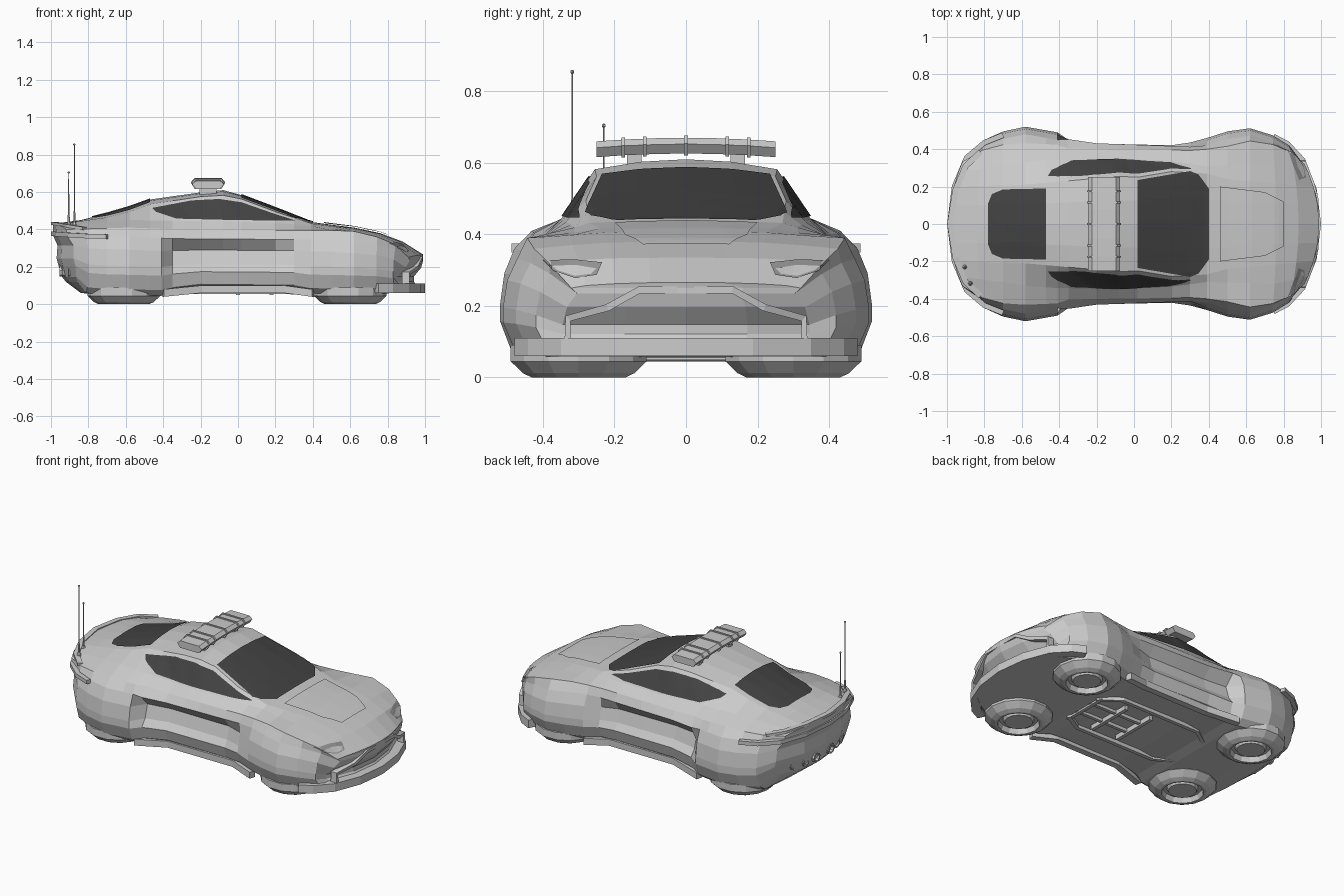
import bpy, bmesh, math
from mathutils import Vector, Matrix
from mathutils.bvhtree import BVHTree

if "Cube" in bpy.data.objects:
    bpy.data.objects.remove(bpy.data.objects["Cube"])


def material(name, v):
    m = bpy.data.materials.new(name)
    m.diffuse_color = (v, v, v, 1)
    m.use_nodes = True
    m.node_tree.nodes["Principled BSDF"].inputs["Base Color"].default_value = m.diffuse_color
    return m


PAINT = material("light_grey_paint", 0.6)
GLASS = material("dark_glass", 0.055)
TRIM = material("grey_trim", 0.3)


def finish(name, bm, mat, recalc=True):
    if recalc:
        bmesh.ops.recalc_face_normals(bm, faces=bm.faces)
    me = bpy.data.meshes.new(name)
    bm.to_mesh(me)
    bm.free()
    me.materials.append(mat)
    ob = bpy.data.objects.new(name, me)
    bpy.context.collection.objects.link(ob)
    return ob


def interp(pairs, x):
    for (a, va), (b, vb) in zip(pairs, pairs[1:]):
        if x <= b:
            return va + (vb - va) * max(0, (x - a) / (b - a))
    return pairs[-1][1]


def box(name, c, size, mat=PAINT):
    bm = bmesh.new()
    bmesh.ops.create_cube(bm, size=1, matrix=Matrix.Translation(c) @ Matrix.Diagonal((*size, 1)))
    return finish(name, bm, mat)


def loft(bm, rings, caps=True):
    rv = [[bm.verts.new(p) for p in r] for r in rings]
    n = len(rv[0])
    for a, b in zip(rv, rv[1:]):
        for k in range(n):
            bm.faces.new((a[k], a[(k + 1) % n], b[(k + 1) % n], b[k]))
    if caps:
        bm.faces.new(rv[0])
        bm.faces.new(rv[-1])
    return rv


def lathe(name, c, prof, n=12, rot=None, mat=PAINT):
    bm = bmesh.new()
    loft(bm, [[(r * math.cos(2 * math.pi * k / n), r * math.sin(2 * math.pi * k / n), z)
               for k in range(n)] for r, z in prof])
    bmesh.ops.transform(bm, matrix=Matrix.Translation(c) @ (rot or Matrix()), verts=bm.verts)
    return finish(name, bm, mat)


def sweep(name, pts, axis, hn, ha, mat=PAINT):
    """Rectangular bar along a path; ha is the half size along axis."""
    pts = [Vector(p) for p in pts]
    a = Vector(axis)
    rings = []
    for i, p in enumerate(pts):
        t = pts[min(i + 1, len(pts) - 1)] - pts[max(i - 1, 0)]
        n = t.cross(a).normalized()
        rings.append([p + n * hn * s + a * ha * q for s, q in ((1, 1), (1, -1), (-1, -1), (-1, 1))])
    bm = bmesh.new()
    loft(bm, rings)
    return finish(name, bm, mat)


def both(pts):
    """Path on the +y side ending at the centre, continued to the -y side."""
    return pts + [(x, -y, z) for x, y, z in reversed(pts) if y]


# ---- body shell: cross-sections driven by a few profile curves along x ----
STATIONS = [-.9, -.8, -.7, -.58, -.47, -.41, -.35, -.2, -.08, .02, .2, .3, .39, .5, .62, .74, .83, .9]
BULGE = [(-.9, -.09), (-.8, -.04), (-.7, 0), (.62, 0), (.74, .02), (.83, .05), (.9, .09)]
WIDTH = [(-.9, .37), (-.8, .45), (-.7, .495), (-.58, .52), (-.41, .49), (-.35, .46), (-.2, .44), (.2, .43),
         (.3, .44), (.39, .46), (.5, .495), (.62, .512), (.74, .475), (.83, .42), (.9, .345)]
RECESS = [(-.41, 0), (-.35, .055), (.2, .045), (.39, 0)]
FLOOR = [(-.9, .12), (-.8, .06), (-.7, .05), (-.41, .045), (-.35, .06), (-.2, .08), (.3, .075), (.4, .055), (.9, .06)]
SIDE_Z = [(-.9, .37), (-.58, .36), (-.33, .35), (.5, .345), (.74, .32), (.83, .29), (.9, .235)]
SHOULDER_F = [(-.9, .9), (-.58, .83), (-.2, .91), (.2, .92), (.5, .84), (.9, .93)]
SHOULDER_Z = [(-.9, .40), (-.58, .41), (-.2, .395), (.5, .395), (.62, .39), (.74, .36), (.83, .32), (.9, .25)]
BELT_Y = [(-.9, .28), (-.58, .33), (-.47, .34), (-.08, .35), (.2, .335), (.39, .31), (.74, .32), (.9, .28)]
BELT_Z = [(-.9, .415), (-.7, .44), (-.58, .45), (-.2, .445), (.2, .435), (.39, .42), (.5, .405), (.62, .398),
          (.74, .37), (.83, .328), (.9, .257)]
ROOF_Y = [(-.9, .2), (-.58, .21), (-.47, .22), (-.08, .255), (.02, .25), (.2, .28), (.39, .27), (.5, .24), (.9, .2)]
ROOF_Z = [(-.9, .425), (-.7, .465), (-.58, .495), (-.47, .535), (-.2, .575), (-.08, .582), (.02, .562), (.2, .495),
          (.39, .432), (.5, .417), (.62, .405), (.74, .377), (.83, .333), (.9, .262)]
TOP_Z = [(-.9, .43), (-.8, .45), (-.7, .485), (-.58, .52), (-.47, .56), (-.2, .598), (-.08, .61), (.02, .583),
         (.2, .515), (.39, .44), (.5, .425), (.62, .41), (.74, .38), (.83, .335), (.9, .266)]
# row setbacks that shape the nose opening and the tail undercut
SETBACK = {-.9: [.07, .07, .07, .05, .03, .02, .025, 0, 0, 0, 0, 0, 0],
           .9: [0, 0, 0, -.02, -.05, -.05, -.01, 0, 0, 0, 0, 0, 0]}


def place(x, y, z, k):
    w = interp(WIDTH, x)
    return (x + interp(BULGE, x) * (1 - (y / w) ** 2) + SETBACK.get(x, [0] * 13)[k], y, z)


def section(x):
    w, d, zb, z6 = (interp(c, x) for c in (WIDTH, RECESS, FLOOR, SIDE_Z))
    h = z6 - zb
    ry, rz, tz = interp(ROOF_Y, x), interp(ROOF_Z, x), interp(TOP_Z, x)
    return [(0, zb), ((w - .07) / 2, zb), (w - .07, zb), (w - .03, zb + .1 * h), (w - .2 * d, zb + .35 * h),
            (w - .8 * d, zb + .5 * h), (w - .012 - d, zb + .78 * h), (w - .04 + .6 * d, z6),
            (w * interp(SHOULDER_F, x), interp(SHOULDER_Z, x)), (interp(BELT_Y, x), interp(BELT_Z, x)),
            (ry, rz), (ry / 2, tz - .25 * (tz - rz)), (0, tz)]


body = bmesh.new()
rings = []
for x in STATIONS:
    half = [place(x, y, z, k) for k, (y, z) in enumerate(section(x))]
    rings.append(half + [(px, -py, pz) for px, py, pz in half[-2:0:-1]])
loft(body, rings, caps=False)
for x in (STATIONS[0], STATIONS[-1]):      # curved nose and tail
    s = section(x)
    rows = []
    for k in range(2, 11):
        row = [(f * s[k][0], s[k][1]) for f in (1, .5, 0, -.5, -1)]
        if k == 10:
            row[1:4] = [s[11], s[12], (-s[11][0], s[11][1])]
        rows.append([body.verts.new(place(x, y, z, k)) for y, z in row])
    for a, b in zip(rows, rows[1:]):
        for i in range(4):
            body.faces.new((a[i], a[i + 1], b[i + 1], b[i]))
bmesh.ops.remove_doubles(body, verts=body.verts, dist=1e-4)
bmesh.ops.recalc_face_normals(body, faces=body.faces)
TREE = BVHTree.FromBMesh(body)
finish("body_shell", body, PAINT)


def plate(name, outline, axis, sign, mat, lift=.006):
    """Thin panel draped on the body, seen along one axis from its sign side."""
    bm = bmesh.new()
    u, v = [i for i in range(3) if i != axis]
    for a, b in outline:
        co = [0, 0, 0]
        co[u], co[v], co[axis] = a, b, sign * 2
        bm.verts.new(co)
    bm.faces.new(bm.verts)
    for ax in (u, v):
        lo, hi = min(q.co[ax] for q in bm.verts), max(q.co[ax] for q in bm.verts)
        n = max(2, math.ceil((hi - lo) / .025))
        for i in range(1, n):
            co, no = Vector(), Vector()
            co[ax], no[ax] = lo + (hi - lo) * i / n, 1
            bmesh.ops.bisect_plane(bm, geom=bm.verts[:] + bm.edges[:] + bm.faces[:], plane_co=co, plane_no=no)
    ray = Vector()
    ray[axis] = -sign
    lost = []
    for q in bm.verts:
        hit, nor, _, _ = TREE.ray_cast(q.co, ray)
        if hit is None:
            lost.append(q)
        else:
            q.co = hit - ray * lift
    bmesh.ops.delete(bm, geom=lost, context='VERTS')
    bm.normal_update()
    for f in bm.faces:
        if f.normal.dot(ray) > 0:
            f.normal_flip()
    return finish(name, bm, mat, recalc=False)


def mirror_outline(pts):
    return pts + [(x, -y) for x, y in reversed(pts)]


# windows
plate("windshield", mirror_outline([(.02, .235), (.3, .283), (.345, .265), (.4, .19)]), 2, 1, GLASS)
plate("rear_window", mirror_outline([(-.47, .19), (-.7, .185), (-.76, .16), (-.78, .11)]), 2, 1, GLASS)
side = [(-.46, .515), (-.44, .495), (-.33, .458), (-.1, .452), (.2, .447), (.31, .447), (.2, .482), (.02, .545),
        (-.1, .563), (-.25, .555)]
# hood panel
plate("hood_panel", mirror_outline([(.46, .2), (.7, .17), (.8, .12)]), 2, 1, PAINT, .009)

for s, tag in ((1, "left"), (-1, "right")):
    plate("side_window_" + tag, side, 1, s, GLASS)
    # headlights
    plate("headlight_recess_" + tag, [(s * y, z) for y, z in
          [(.235, .322), (.25, .287), (.31, .278), (.37, .298), (.40, .328), (.31, .33)]], 0, 1, TRIM)
    plate("headlight_lens_" + tag, [(s * y, z) for y, z in
          [(.25, .305), (.265, .29), (.31, .284), (.36, .300), (.375, .312), (.31, .315)]], 0, 1, PAINT, .009)
    # hover pads
    for x, end in ((.6, "front"), (-.61, "rear")):
        lathe(f"hover_pad_{end}_{tag}", (x, s * .3, 0),
              [(.195, .09), (.195, .045), (.16, .012), (.135, 0), (.12, 0), (.11, .03), (.09, .03), (.08, .012)], 14)
    # underside rails and light bar feet
    sweep("floor_rail_" + tag, [(-.42, s * .12, .06), (-.3, s * .2, .07), (.25, s * .2, .07), (.38, s * .12, .06)],
          (0, 0, 1), .012, .014)
    sweep("side_skirt_" + tag, [(-.4, s * .44, .06), (-.2, s * .39, .08), (.25, s * .39, .08), (.4, s * .43, .06)],
          (0, 0, 1), .02, .02)
    box("light_bar_foot_" + tag, (-.16, s * .145, .608), (.09, .04, .06))
    # exhausts
    for i, y in enumerate((.07, .15, .23)):
        lathe(f"exhaust_{tag}_{i}", (-.95 + y * y, s * y, .18), [(.032, .08), (.032, -.01), (.022, -.01), (.02, .03)],
              8, Matrix.Rotation(math.pi / 2, 4, 'Y'))

# underside ladder
for x in (0, .18, .36):
    box("floor_crossbar", (x, 0, .064), (.022, .3, .03))
for y in (-.06, .06):
    box("floor_beam", (.18, y, .07), (.4, .02, .025))

# front splitter and grille frame
sweep("front_splitter", both([(.74, .455, .085), (.81, .42, .085), (.89, .335, .085), (.95, .18, .085),
                              (.972, 0, .085)]), (0, 0, 1), .028, .025)
frame = [(.33, .09), (.33, .165), (.22, .195), (.13, .245)]
sweep("grille_frame", both([(.89 + .09 * (1 - (y / .345) ** 2), y, z) for y, z in frame]), (1, 0, 0), .01, .02)

# tail fin and deck lip wrapping the rear
sweep("tail_fin", both([(-.7, .475, .362), (-.8, .435, .364), (-.895, .355, .37), (-.96, .2, .375),
                        (-.985, 0, .378)]), (0, 0, 1), .014, .012)
sweep("deck_lip", both([(-.82, .385, .405), (-.9, .31, .418), (-.955, .18, .428), (-.983, 0, .432)]),
      (0, 0, 1), .016, .008)


# roof light bar with clamps
def bar_ring(y, grow):
    lift = -.16 * y * y
    return [(-.16 + sx * (hx + grow), y, .648 + lift + sz * (.022 + grow)) for sx, hx, sz in
            ((-1, .085, .2), (-1, .065, 1), (1, .065, 1), (1, .085, .2), (1, .065, -1), (-1, .065, -1))]


bm = bmesh.new()
loft(bm, [bar_ring(y, 0) for y in (-.25, -.17, -.08, 0, .08, .17, .25)])
finish("light_bar", bm, PAINT)
for y in (-.175, -.115, 0, .115, .175):
    bm = bmesh.new()
    loft(bm, [bar_ring(y - .005, .006), bar_ring(y + .005, .006)])
    finish("light_bar_clamp", bm, PAINT)

# antennas
for x, y, top in ((-.875, -.318, .86), (-.905, -.23, .71)):
    lathe("antenna", (x, y, 0), [(.014, .38), (.012, .43), (.006, .44), (.005, .49), (.003, .5), (.0025, top - .012),
                                 (.006, top - .008), (.006, top - .003), (.002, top)], 6)
